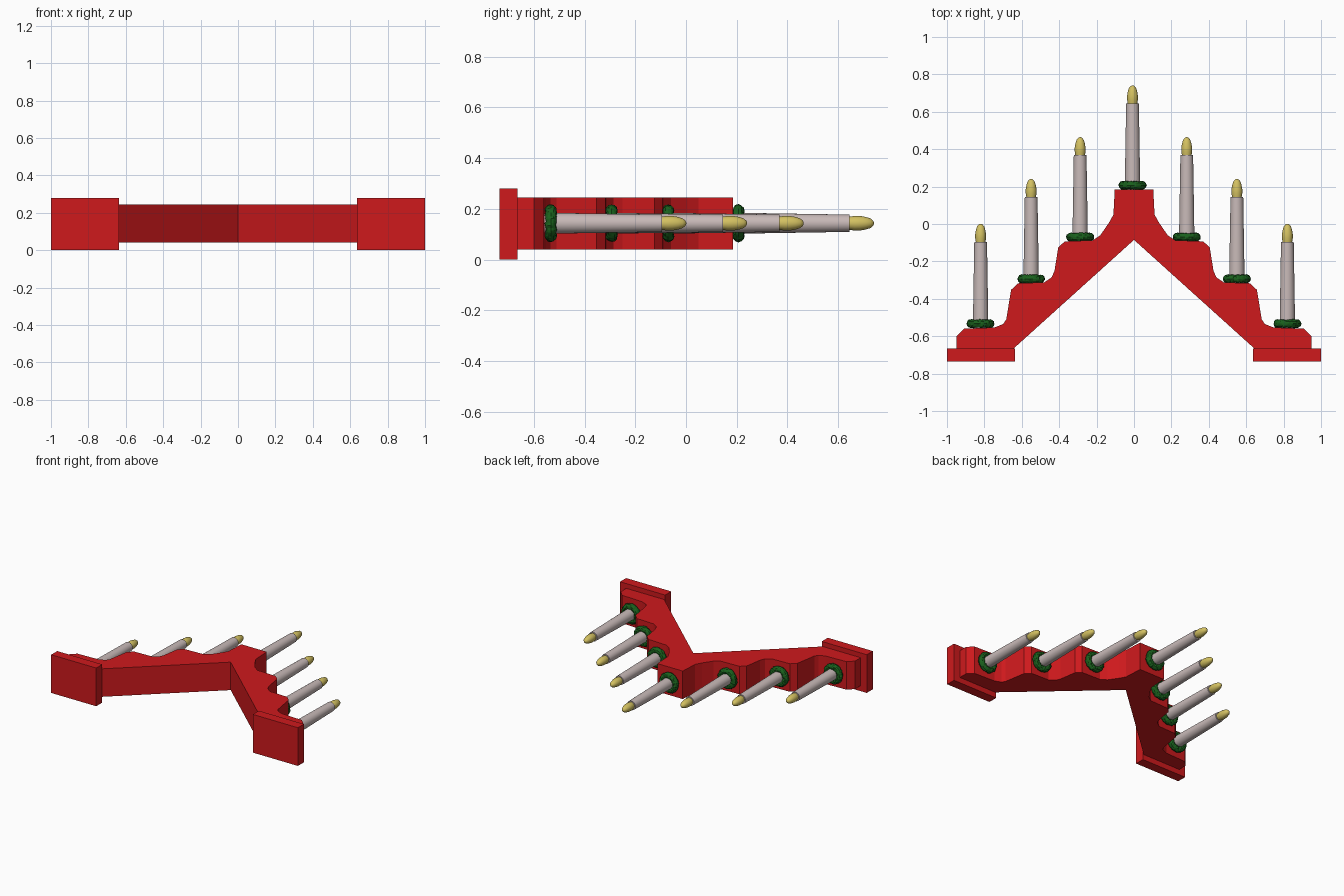
import bpy, bmesh, math, random

if "Cube" in bpy.data.objects:
    bpy.data.objects.remove(bpy.data.objects["Cube"])

random.seed(4)
ZC = 0.143  # height of the candle axes


def material(name, rgb):
    m = bpy.data.materials.new(name)
    m.diffuse_color = (*rgb, 1)
    m.use_nodes = True
    m.node_tree.nodes["Principled BSDF"].inputs["Base Color"].default_value = m.diffuse_color
    return m


RED = material("red_paint", (0.62, 0.01, 0.012))
WAX = material("candle_white", (0.58, 0.49, 0.48))
YELLOW = material("bulb_yellow", (0.65, 0.53, 0.12))
GREEN = material("garland_green", (0.01, 0.12, 0.012))


def finish(name, bm, mat, smooth=None):
    bmesh.ops.recalc_face_normals(bm, faces=bm.faces)
    me = bpy.data.meshes.new(name)
    bm.to_mesh(me)
    bm.free()
    me.materials.append(mat)
    ob = bpy.data.objects.new(name, me)
    bpy.context.collection.objects.link(ob)
    if smooth:
        bpy.ops.object.select_all(action='DESELECT')
        ob.select_set(True)
        bpy.context.view_layer.objects.active = ob
        bpy.ops.object.shade_smooth_by_angle(angle=math.radians(smooth))
    return ob


def extrude(name, outline, z0, z1, mat):
    bm = bmesh.new()
    face = bm.faces.new([bm.verts.new((x, y, z0)) for x, y in outline])
    out = bmesh.ops.extrude_face_region(bm, geom=[face])
    for v in out["geom"]:
        if isinstance(v, bmesh.types.BMVert):
            v.co.z = z1
    return finish(name, bm, mat)


def lathe(name, x, y, profile, mat, n=24):
    # closed solid turned around an axis parallel to y
    bm = bmesh.new()
    rings = []
    for r, h in profile:
        rings.append([bm.verts.new((x + r * math.cos(2 * math.pi * i / n), y + h,
                                    ZC + r * math.sin(2 * math.pi * i / n))) for i in range(n)])
    for a, b in zip(rings, rings[1:]):
        for i in range(n):
            j = (i + 1) % n
            bm.faces.new((a[i], a[j], b[j], b[i]))
    bm.faces.new(rings[0])
    bm.faces.new(rings[-1])
    return finish(name, bm, mat, 40)


def garland(name, x, y, n=48, m=12):
    # ragged ring of greenery around a candle base
    bm = bmesh.new()
    grid = []
    for i in range(n):
        a = 2 * math.pi * i / n
        row = []
        for k in range(m):
            b = 2 * math.pi * k / m
            s = random.uniform(0.86, 1.12)
            r = 0.052 + 0.022 * s * math.cos(b)
            row.append(bm.verts.new((x + r * math.cos(a), y + 0.022 * s * math.sin(b),
                                     ZC + r * math.sin(a))))
        grid.append(row)
    for i in range(n):
        for k in range(m):
            p, q, l = grid[i], grid[(i + 1) % n], (k + 1) % m
            bm.faces.new((p[k], q[k], q[l], p[l]))
    return finish(name, bm, GREEN)


# Stepped arch: right half of the top edge, mirrored for the left
half = [(0.103, 0.185), (0.11, 0.05), (0.135, 0.005), (0.18, -0.06), (0.22, -0.087),
        (0.37, -0.093), (0.405, -0.125), (0.425, -0.25), (0.44, -0.285), (0.48, -0.312),
        (0.62, -0.317), (0.657, -0.352), (0.683, -0.51), (0.70, -0.535), (0.745, -0.553),
        (0.91, -0.56), (0.95, -0.60), (0.95, -0.667), (0.645, -0.667)]
outline = half + [(0, -0.085)] + [(-x, y) for x, y in reversed(half)]
extrude("arch_frame", outline, 0.04, 0.245, RED)

# Feet
for side, s in (("left", -1), ("right", 1)):
    extrude("foot_" + side, [(s * 0.635, -0.735), (s, -0.735), (s, -0.665), (s * 0.635, -0.665)],
            0, 0.28, RED)

# Candles with bulbs and garlands
spots = [(-0.82, -0.56), (-0.55, -0.32), (-0.288, -0.097), (-0.008, 0.18),
         (0.282, -0.097), (0.55, -0.32), (0.82, -0.56)]
for i, (x, y) in enumerate(spots, 1):
    lathe(f"candle_{i}", x, y, [(0.041, 0), (0.040, 0.10), (0.034, 0.465)], WAX)
    lathe(f"bulb_{i}", x, y + 0.46,
          [(0.025, 0), (0.029, 0.025), (0.029, 0.045), (0.025, 0.068), (0.019, 0.087),
           (0.011, 0.097), (0.003, 0.101)], YELLOW)
    garland(f"garland_{i}", x, y + 0.027)
